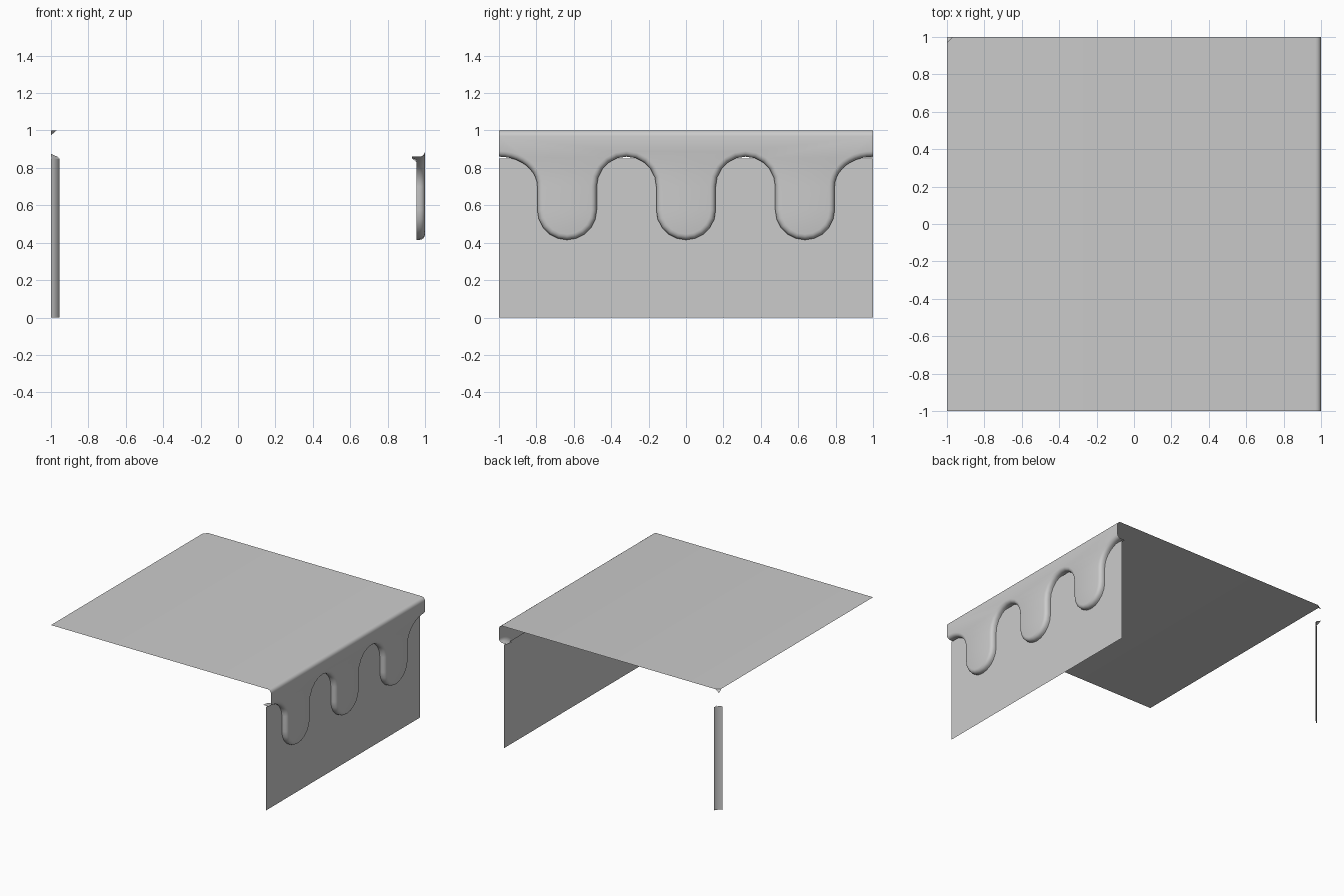
import bpy, bmesh
from math import sin, cos, pi, hypot

if "Cube" in bpy.data.objects:
    bpy.data.objects.remove(bpy.data.objects["Cube"])

def make(name, verts, faces, smooth=True):
    me = bpy.data.meshes.new(name)
    me.from_pydata(verts, [], faces)
    bm = bmesh.new()
    bm.from_mesh(me)
    bmesh.ops.remove_doubles(bm, verts=bm.verts, dist=1e-5)
    bmesh.ops.triangulate(bm, faces=[f for f in bm.faces if len(f.verts) > 4])
    bm.to_mesh(me)
    bm.free()
    ob = bpy.data.objects.new(name, me)
    bpy.context.collection.objects.link(ob)
    if smooth:
        bpy.ops.object.select_all(action='DESELECT')
        bpy.context.view_layer.objects.active = ob
        ob.select_set(True)
        bpy.ops.object.shade_smooth_by_angle(angle=0.8)
    return ob

def arc(cy, cz, ry, rz, a0, a1, n=10):
    return [(cy + ry * cos(a0 + (a1 - a0) * i / n), cz + rz * sin(a0 + (a1 - a0) * i / n))
            for i in range(n + 1)]

# Wavy drip edge in (y, z), running from y = -1 to y = 1
edge = arc(-1, .70, .205, .16, pi / 2, 0)
for k in (-1, 0, 1):
    edge += arc(k * .636, .575, .159, .16, pi, 2 * pi)
    if k < 1:
        edge += arc(k * .636 + .318, .70, .159, .16, pi, 0)
edge += arc(1, .70, .205, .16, pi, pi / 2)

def offset(pts, d):
    # move the edge toward the icing side
    out = []
    for i, (y, z) in enumerate(pts):
        a, b = pts[max(i - 1, 0)], pts[min(i + 1, len(pts) - 1)]
        ty, tz = b[0] - a[0], b[1] - a[1]
        n = hypot(ty, tz)
        ny = 0 if i in (0, len(pts) - 1) else -tz / n
        nz = 1 if i in (0, len(pts) - 1) else ty / n
        out.append((y + ny * d, z + nz * d))
    return out

# Icing: flat top, rounded shoulder, dripping front with an inward-curling lip
r, panel_x = .03, .955
V, F = [], []
top = [(-.97, 1)] + [(1 - r + r * sin(a * pi / 8), 1 - r + r * cos(a * pi / 8)) for a in range(5)]
for x, z in top:
    V += [(x, -1, z), (x, 1, z)]
for i in range(len(top) - 1):
    F.append((2 * i, 2 * i + 2, 2 * i + 3, 2 * i + 1))
b = len(V)
V += [(-1, -1, 1), (-1, .97, 1), (-1, 1, .975)]
F += [(b, 0, 1, b + 1), (b + 1, 1, b + 2)]
n = len(edge)
rings = []
for a in range(5):
    t = a * pi / 8
    rings.append((1 - r + r * cos(t), offset(edge, r * (1 - sin(t)))))
rings.append((panel_x, edge))
base = len(V)
for k, (x, pts) in enumerate(rings):
    for y, z in pts:
        xx = .93 if k == 5 and z > .85 else x
        V.append((xx, y, z))
for k in range(len(rings) - 1):
    for i in range(n - 1):
        p = base + k * n + i
        F.append((p, p + n, p + n + 1, p + 1))
s = 2 * (len(top) - 1)
F.append(tuple(base + i for i in range(n)) + (s + 1, s))
make("icing", V, F)

# Flat side wall behind the drips
make("side_wall", [(panel_x, -1, 0), (panel_x, 1, 0), (panel_x, 1, .85), (panel_x, -1, .85)],
     [(0, 1, 2, 3)], False)

# Narrow inner-corner wall at back left, with a slightly hollow section
sec = [(-1, .955), (-.984, .961), (-.972, .972), (-.961, .984), (-.955, 1)]
V = [(x, y, z) for z in (0, .85) for x, y in sec]
F = [(i + 1, i, i + 5, i + 6) for i in range(4)]
make("inner_corner_wall", V, F)

# Small lip over the inner-corner wall
V = [(x, y, .855) for x, y in sec] + [(-1, 1, .875)]
make("inner_corner_lip", V, [(i, i + 1, 5) for i in range(4)])
